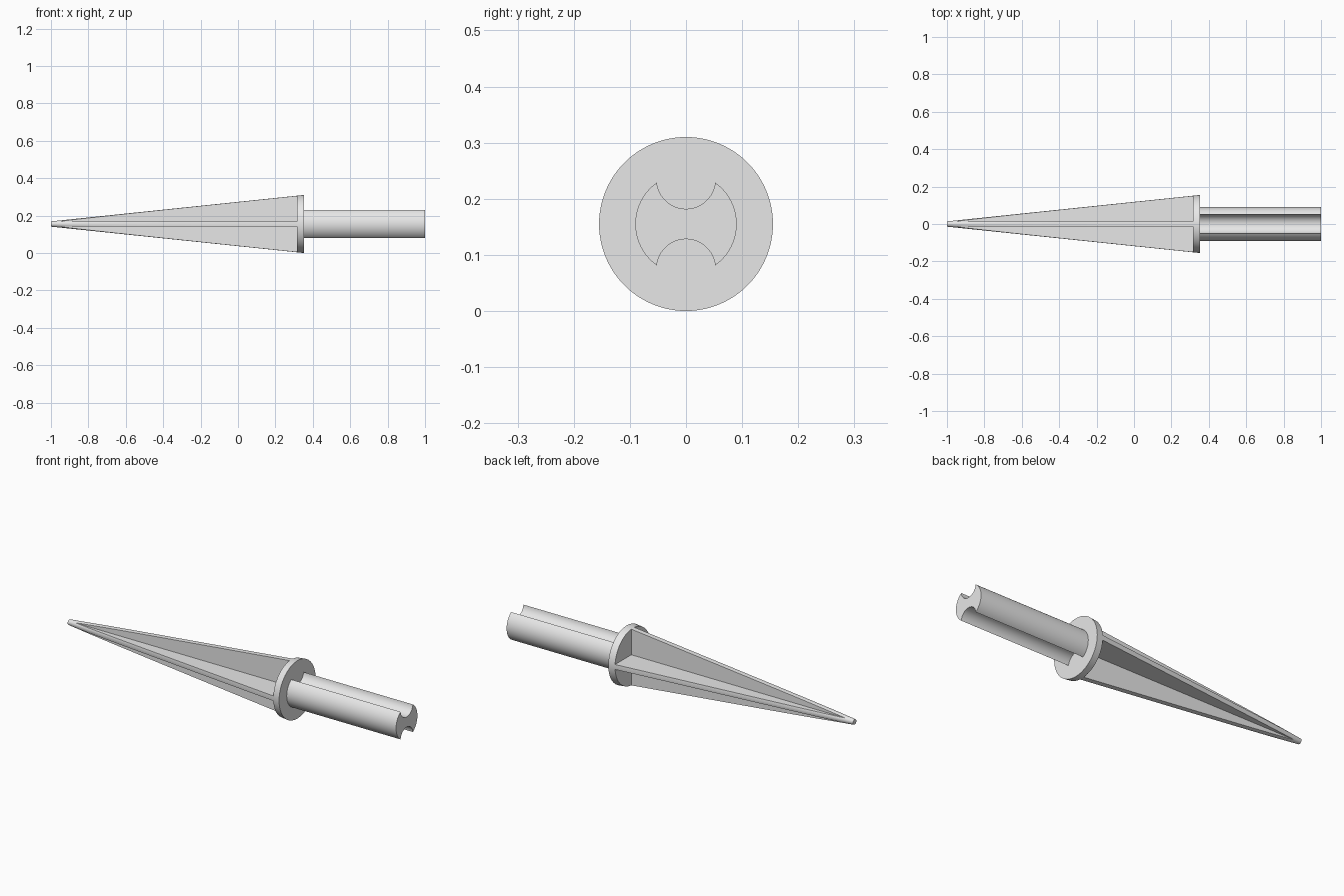
import bpy, bmesh, math
from mathutils import Matrix, Vector

if "Cube" in bpy.data.objects:
    bpy.data.objects.remove(bpy.data.objects["Cube"])

CZ = 0.155          # height of the long axis
R_BASE, R_TIP = 0.155, 0.014
X_TIP, X_FLANGE, X_BASE, X_END = -1.0, 0.315, 0.352, 1.0
RIB = 0.0133        # half thickness of the ribs

grey = bpy.data.materials.new("light_grey")
grey.diffuse_color = (0.8, 0.8, 0.8, 1)
grey.use_nodes = True
grey.node_tree.nodes["Principled BSDF"].inputs["Base Color"].default_value = grey.diffuse_color


def make_object(name, bm):
    bmesh.ops.recalc_face_normals(bm, faces=bm.faces[:])
    mesh = bpy.data.meshes.new(name)
    bm.to_mesh(mesh)
    bm.free()
    obj = bpy.data.objects.new(name, mesh)
    bpy.context.collection.objects.link(obj)
    mesh.materials.append(grey)
    return obj


def activate(obj):
    bpy.ops.object.select_all(action='DESELECT')
    obj.select_set(True)
    bpy.context.view_layer.objects.active = obj


# Tapered spike, a cone along x
bm = bmesh.new()
bmesh.ops.create_cone(
    bm, cap_ends=True, segments=96, radius1=R_TIP, radius2=R_BASE, depth=X_BASE - X_TIP,
    matrix=Matrix.Translation(((X_TIP + X_BASE) / 2, 0, CZ)) @ Matrix.Rotation(math.pi / 2, 4, 'Y'))
spike = make_object("ribbed_spike", bm)

# Four quadrant cutters leave a cross of ribs and the round flange
bm = bmesh.new()
size, x0 = 0.3, X_TIP - 0.1
for sy in (-1, 1):
    for sz in (-1, 1):
        centre = Vector(((x0 + X_FLANGE) / 2, sy * (RIB + size / 2), CZ + sz * (RIB + size / 2)))
        bmesh.ops.create_cube(
            bm, size=1,
            matrix=Matrix.Translation(centre) @ Matrix.Diagonal((X_FLANGE - x0, size, size, 1)))
cutter = make_object("quadrant_cutter", bm)
cutter.hide_render = True
mod = spike.modifiers.new("cut_quadrants", 'BOOLEAN')
mod.operation, mod.solver, mod.object = 'DIFFERENCE', 'EXACT', cutter
activate(spike)
bpy.ops.object.modifier_apply(modifier=mod.name)
bpy.data.objects.remove(cutter)

# Shaft profile: a circle with a round groove at top and bottom
R_SHAFT, R_GROOVE, GROOVE_C = 0.0903, 0.0523, 0.0793
edge_y, edge_z = 0.052, 0.0738
side = math.atan2(edge_z, edge_y)
groove = math.atan2(edge_z - GROOVE_C, edge_y)
half = []
N = 32
for i in range(N):          # right-hand outer arc, going up
    a = -side + 2 * side * i / N
    half.append((R_SHAFT * math.cos(a), R_SHAFT * math.sin(a)))
for i in range(N):          # top groove, right to left
    a = groove - (math.pi + 2 * groove) * i / N
    half.append((R_GROOVE * math.cos(a), GROOVE_C + R_GROOVE * math.sin(a)))
profile = half + [(-y, -z) for y, z in half]

bm = bmesh.new()
face = bm.faces.new([bm.verts.new((X_BASE - 0.01, y, CZ + z)) for y, z in profile])
ext = bmesh.ops.extrude_face_region(bm, geom=[face], use_keep_orig=True)
bmesh.ops.translate(bm, vec=(X_END - X_BASE + 0.01, 0, 0),
                    verts=[v for v in ext["geom"] if isinstance(v, bmesh.types.BMVert)])
shaft = make_object("grooved_shaft", bm)

for obj in (spike, shaft):
    activate(obj)
    bpy.ops.object.shade_smooth_by_angle(angle=math.radians(30))
